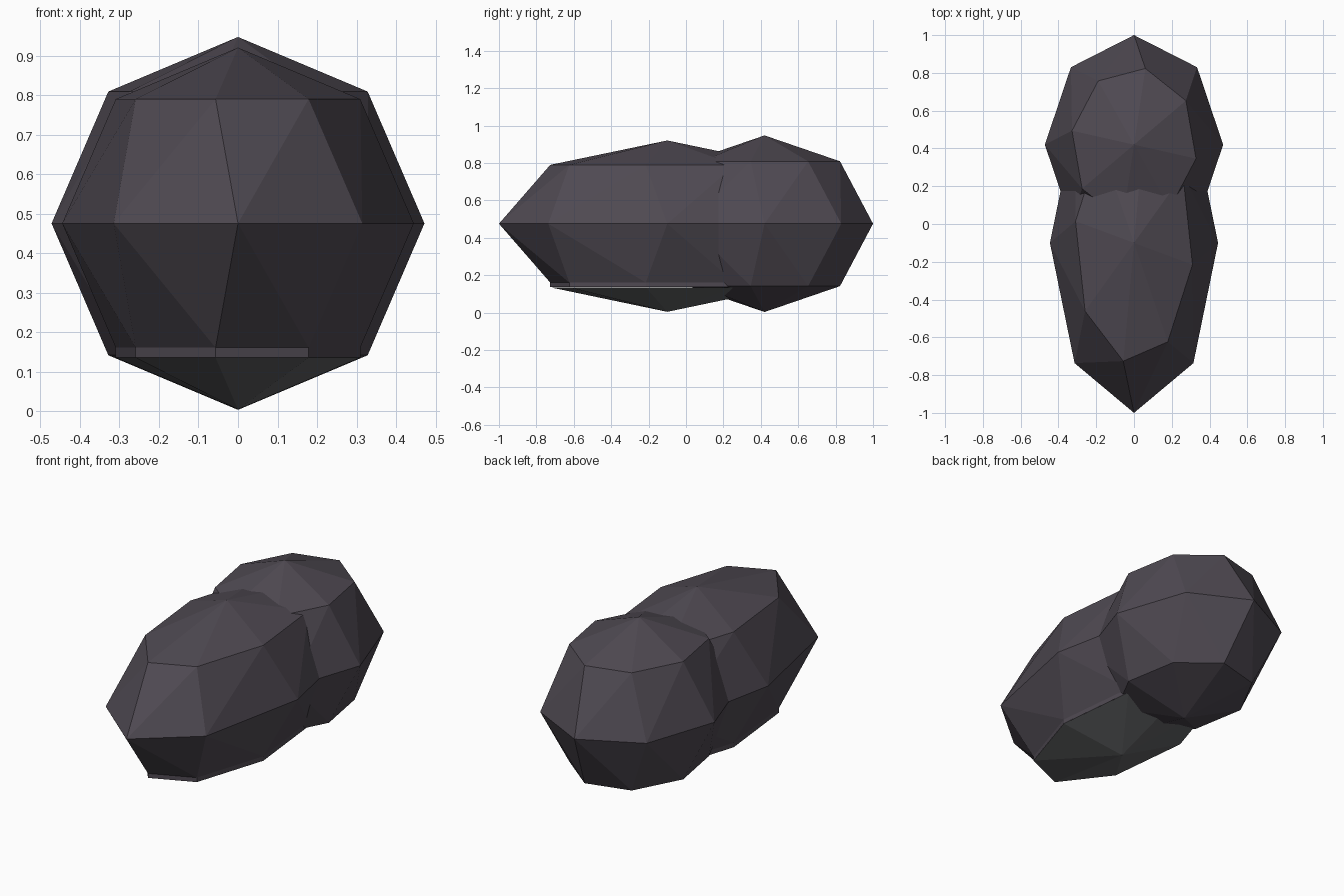
import bpy, bmesh
from math import sin, cos, pi, radians

cube = bpy.data.objects.get("Cube")
if cube:
    bpy.data.objects.remove(cube)

SIDES = 8
TWIST = radians(10.4)
MID = 0.475


def material(name, rgb):
    m = bpy.data.materials.new(name)
    m.use_nodes = True
    m.diffuse_color = (*rgb, 1)
    m.node_tree.nodes["Principled BSDF"].inputs["Base Color"].default_value = (*rgb, 1)
    return m


shell = material("dark plum grey", (0.078, 0.067, 0.084))
under = material("neutral grey", (0.13, 0.133, 0.138))


def ring(bm, rx, ry, y, z, turn=0):
    """Eight vertices around an ellipse, starting at the front."""
    angles = [-pi / 2 + 2 * pi * k / SIDES - turn for k in range(SIDES)]
    return [bm.verts.new((rx * cos(a), y + ry * sin(a), z)) for a in angles]


def fan(bm, loop, tip):
    for k in range(SIDES):
        bm.faces.new((loop[k], loop[(k + 1) % SIDES], tip))


def finish(bm, name, mat):
    bmesh.ops.recalc_face_normals(bm, faces=bm.faces)
    mesh = bpy.data.meshes.new(name)
    bm.to_mesh(mesh)
    bm.free()
    mesh.materials.append(mat)
    ob = bpy.data.objects.new(name, mesh)
    bpy.context.collection.objects.link(ob)
    return ob


def faceted_lobe(name, y, rx, ry, rz, skirt=0):
    """Faceted ellipsoid with twisted rings; a skirt replaces the lower cap."""
    bm = bmesh.new()
    s = sin(pi / 4)
    belt = ring(bm, rx, ry, y, MID)
    for side in (1, -1):
        loop = ring(bm, rx * s, ry * s, y, MID + side * rz * s, TWIST)
        for k in range(SIDES):
            n = (k + 1) % SIDES
            bm.faces.new((belt[k], loop[n], loop[k]))
            bm.faces.new((belt[k], belt[n], loop[n]))
        if side < 0 and skirt:
            hem = ring(bm, rx * s, ry * s, y, MID - rz * s - skirt, TWIST)
            for k in range(SIDES):
                n = (k + 1) % SIDES
                bm.faces.new((loop[k], loop[n], hem[n], hem[k]))
        else:
            fan(bm, loop, bm.verts.new((0, y, MID + side * rz)))
    return finish(bm, name, shell)


# Rounder rear lobe and longer front lobe
faceted_lobe("rear_lobe", 0.42, 0.472, 0.58, 0.472)
faceted_lobe("front_lobe", -0.10, 0.445, 0.90, 0.445, skirt=0.025)

# Shallow cap beneath the front lobe
bm = bmesh.new()
rim = ring(bm, 0.445 * sin(pi / 4), 0.90 * sin(pi / 4), -0.10, 0.135, TWIST)
fan(bm, rim, bm.verts.new((0, -0.10, 0.004)))
cap = finish(bm, "front_lower_cap", under)
# Face the open cap outward
if sum(p.normal.z for p in cap.data.polygons) > 0:
    cap.data.flip_normals()
